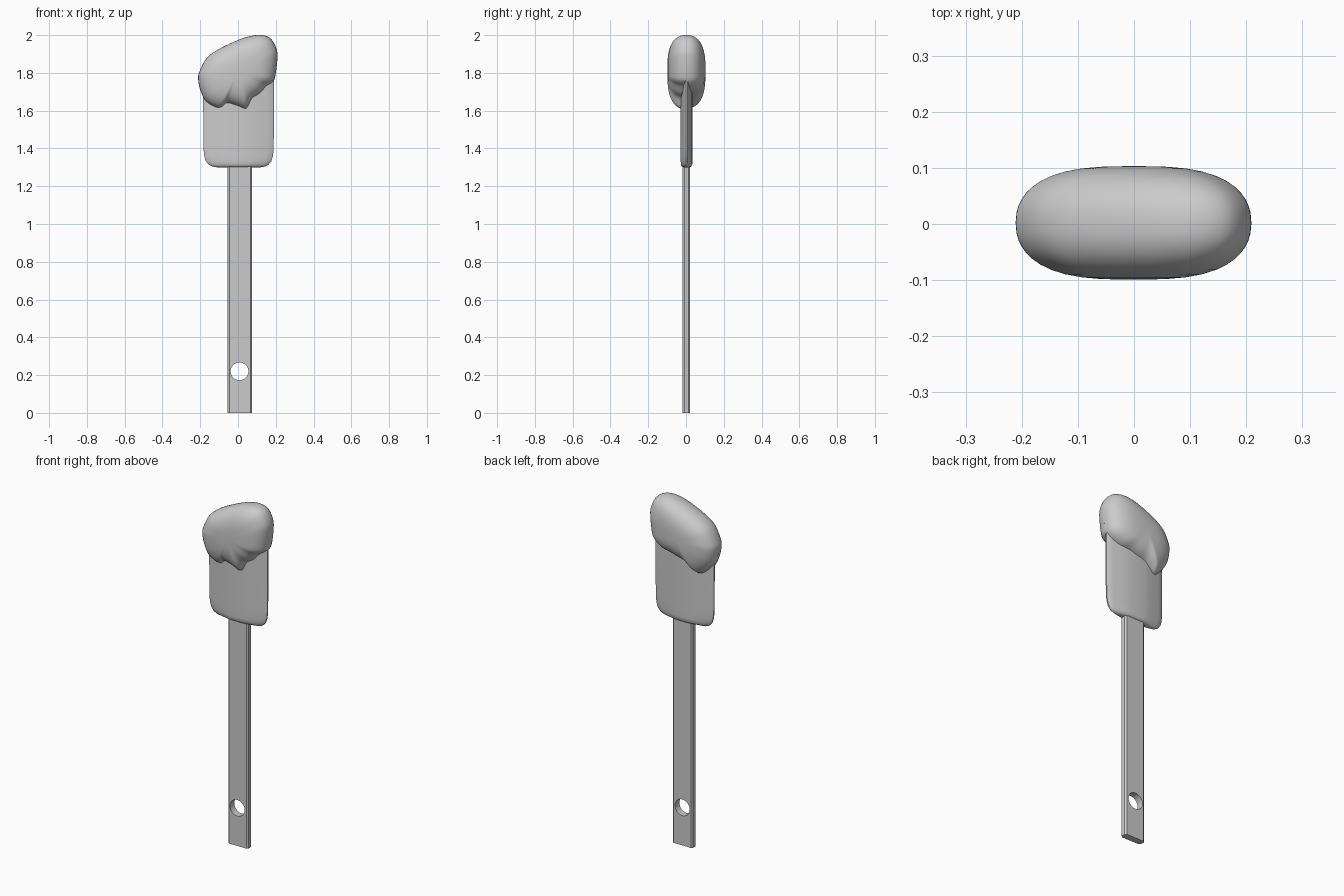
import bpy, bmesh, math
from mathutils import Vector

if "Cube" in bpy.data.objects:
    bpy.data.objects.remove(bpy.data.objects["Cube"])


def finish(name, bm, angle):
    bmesh.ops.recalc_face_normals(bm, faces=bm.faces)
    me = bpy.data.meshes.new(name)
    bm.to_mesh(me)
    bm.free()
    ob = bpy.data.objects.new(name, me)
    bpy.context.collection.objects.link(ob)
    bpy.ops.object.select_all(action='DESELECT')
    ob.select_set(True)
    bpy.context.view_layer.objects.active = ob
    bpy.ops.object.shade_smooth_by_angle(angle=math.radians(angle))
    return ob


def bridge(bm, a, b):
    n = len(a)
    for i in range(n):
        j = (i + 1) % n
        bm.faces.new((a[i], a[j], b[j], b[i]))


# Flat handle with chamfered long edges
bm = bmesh.new()
hx, hy, c = 0.065, 0.02, 0.009
section = [(hx, hy - c), (hx - c, hy), (c - hx, hy), (-hx, hy - c),
           (-hx, c - hy), (c - hx, -hy), (hx - c, -hy), (hx, c - hy)]
rings = [[bm.verts.new((0.01 + x, 0.002 + y, z)) for x, y in section] for z in (0, 1.4)]
bridge(bm, *rings)
for r in rings:
    bm.faces.new(r)
handle = finish("handle", bm, 30)

# Hanging hole
bpy.ops.mesh.primitive_cylinder_add(vertices=32, radius=0.047, depth=0.3,
                                    location=(0.008, 0, 0.22), rotation=(math.pi / 2, 0, 0))
cutter = bpy.context.object
cutter.name = "hole_cutter"
mod = handle.modifiers.new("hole", 'BOOLEAN')
mod.operation = 'DIFFERENCE'
mod.object = cutter
mod.solver = 'EXACT'
bpy.context.view_layer.objects.active = handle
bpy.ops.object.modifier_apply(modifier=mod.name)
bpy.data.objects.remove(cutter)

# Blade: thick spine tapering to thin side edges, rounded lower corners
half = [(1.0, 0.004), (0.97, 0.008), (0.8, 0.015), (0.6, 0.022), (0.42, 0.028), (0.25, 0.031),
        (0.0, 0.031)]
upper = half + [(-x, y) for x, y in half[-2::-1]]
loop = upper + [(x, -y) for x, y in reversed(upper)]
rows = [(1.300, 0.115, 0.5), (1.304, 0.138, 0.8), (1.314, 0.158, 0.97), (1.332, 0.173, 1),
        (1.36, 0.182, 1), (1.40, 0.186, 1), (1.6, 0.187, 1), (1.79, 0.187, 1)]
bm = bmesh.new()
rings = [[bm.verts.new((0.003 + x * w, 0.003 + y * t, z)) for x, y in loop] for z, w, t in rows]
for a, b in zip(rings, rings[1:]):
    bridge(bm, a, b)
bm.faces.new(rings[0])
bm.faces.new(rings[-1])
finish("blade", bm, 40)

# Soft blob over the tip: shared crown outline, different dripping hem front and back
crown = [(-0.20, 1.71), (-0.211, 1.77), (-0.203, 1.81), (-0.165, 1.88), (-0.10, 1.927),
         (0.0, 1.974), (0.07, 1.996), (0.13, 2.0), (0.175, 1.98), (0.203, 1.93),
         (0.209, 1.88), (0.197, 1.78)]
front = [(0.18, 1.75), (0.15, 1.73), (0.115, 1.69), (0.075, 1.662), (0.045, 1.608),
         (0.0, 1.622), (-0.06, 1.638), (-0.09, 1.616), (-0.12, 1.618), (-0.17, 1.65)]
back = [(0.18, 1.745), (0.15, 1.72), (0.11, 1.70), (0.06, 1.69), (0.01, 1.675),
        (-0.04, 1.662), (-0.08, 1.635), (-0.115, 1.612), (-0.15, 1.635), (-0.18, 1.67)]


def smooth_loop(pts, steps=4):
    p = [Vector(q) for q in pts]
    n, out = len(p), []
    for i in range(n):
        a, b, c2, d = p[i - 1], p[i], p[(i + 1) % n], p[(i + 2) % n]
        for k in range(steps):
            t = k / steps
            out.append(0.5 * (2 * b + (c2 - a) * t + (2 * a - 5 * b + 4 * c2 - d) * t ** 2
                              + (3 * b - a - 3 * c2 + d) * t ** 3))
    return out


bm = bmesh.new()
centre = Vector((0.0, 1.81))
scales = [1.0, 0.992, 0.975, 0.95, 0.91, 0.86, 0.79, 0.7, 0.58, 0.44, 0.28, 0.13]
for hem, side in ((front, -1), (back, 1)):
    outline = smooth_loop(crown + hem)
    prev = None
    for s in scales:
        y = 0.002 + side * 0.101 * (1 - s ** 3) ** 0.45
        ring = []
        for p in outline:
            q = centre + s * (p - centre)
            ring.append(bm.verts.new((q.x, y, q.y)))
        if prev:
            bridge(bm, prev, ring)
        prev = ring
    tip = bm.verts.new((centre.x, 0.002 + side * 0.101, centre.y))
    for i in range(len(prev)):
        bm.faces.new((prev[i - 1], prev[i], tip))
bmesh.ops.remove_doubles(bm, verts=bm.verts, dist=0.0003)
finish("blob", bm, 80)
